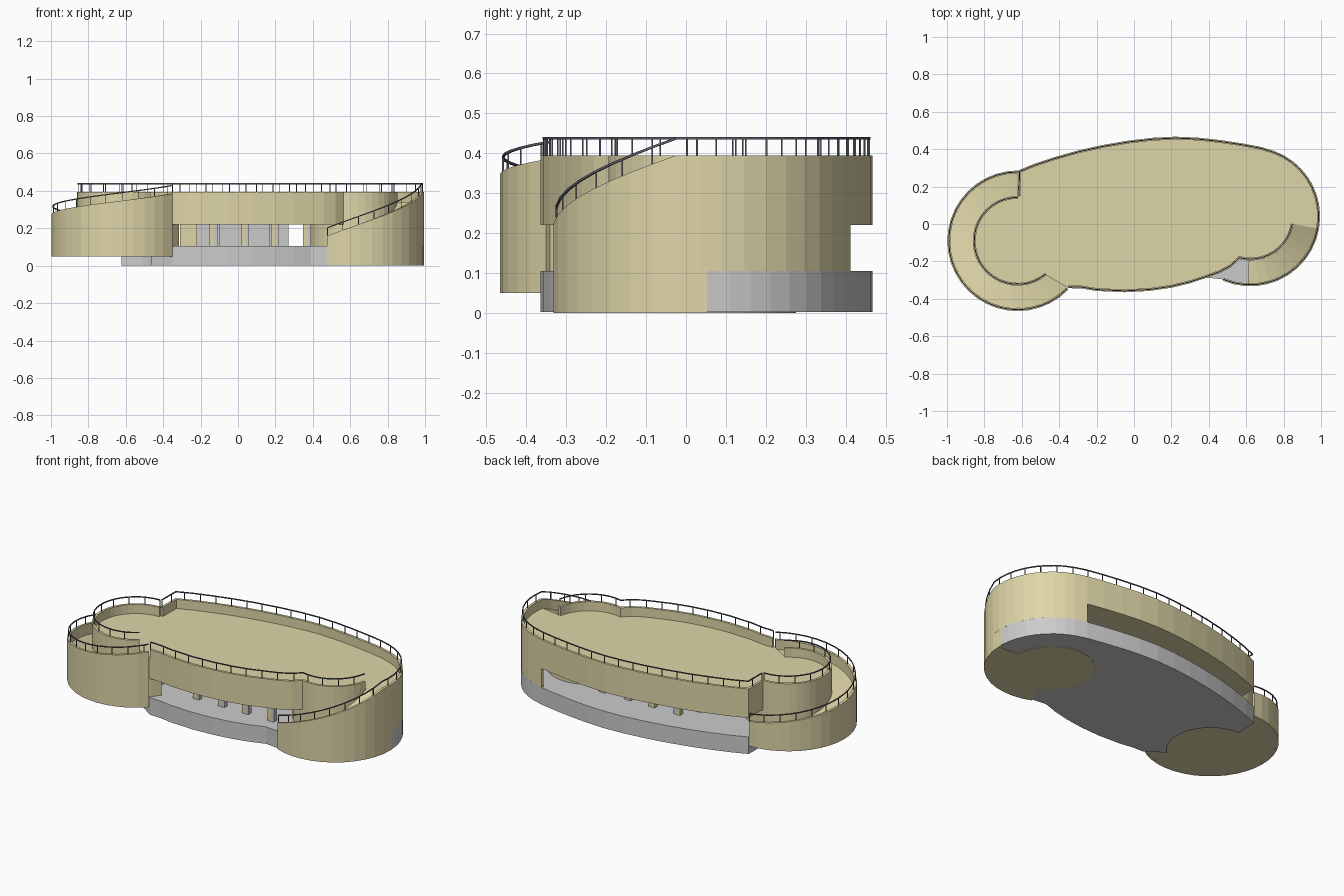
import bpy, bmesh, math
from mathutils import Vector

if "Cube" in bpy.data.objects:
    bpy.data.objects.remove(bpy.data.objects["Cube"])


def material(name, rgb):
    m = bpy.data.materials.new(name)
    m.diffuse_color = (*rgb, 1)
    m.use_nodes = True
    m.node_tree.nodes["Principled BSDF"].inputs["Base Color"].default_value = m.diffuse_color
    return m


TAN = material("warm tan", (0.73, 0.67, 0.39))
GREY = material("concrete grey", (0.6, 0.6, 0.6))
DARK = material("dark rail grey", (0.11, 0.11, 0.14))


def finish(name, bm, mat):
    bmesh.ops.recalc_face_normals(bm, faces=bm.faces)
    me = bpy.data.meshes.new(name)
    bm.to_mesh(me)
    bm.free()
    me.materials.append(mat)
    ob = bpy.data.objects.new(name, me)
    bpy.context.collection.objects.link(ob)
    return ob


def arc(c, r, a0, a1, step=9):
    n = max(1, round(abs(a1 - a0) / step))
    return [(c[0] + r * math.cos(math.radians(a0 + (a1 - a0) * i / n)),
             c[1] + r * math.sin(math.radians(a0 + (a1 - a0) * i / n))) for i in range(n + 1)]


def offset(pts, d):
    """Shift an open path sideways; positive d is to its left."""
    vs = [Vector(p) for p in pts]
    out = []
    for i, p in enumerate(vs):
        dirs = []
        if i > 0:
            dirs.append((p - vs[i - 1]).normalized())
        if i < len(vs) - 1:
            dirs.append((vs[i + 1] - p).normalized())
        t = sum(dirs, Vector((0, 0))).normalized()
        k = d / max(0.5, t.dot(dirs[0]))
        out.append((p.x - t.y * k, p.y + t.x * k))
    return out


def heights(z, n):
    """A constant, a (start, end) slope or a full list."""
    if isinstance(z, list):
        return z
    if isinstance(z, tuple):
        return [z[0] + (z[1] - z[0]) * i / (n - 1) for i in range(n)]
    return [z] * n


def add_band(bm, a, b, z0, z1):
    n = len(a)
    z0, z1 = heights(z0, n), heights(z1, n)
    rings = [[bm.verts.new(v) for v in ((*a[i], z0[i]), (*b[i], z0[i]), (*b[i], z1[i]), (*a[i], z1[i]))]
             for i in range(n)]
    for r, s in zip(rings, rings[1:]):
        for k in range(4):
            bm.faces.new((r[k], r[(k + 1) % 4], s[(k + 1) % 4], s[k]))
    bm.faces.new(rings[0])
    bm.faces.new(rings[-1][::-1])


def band(name, a, b, z0, z1, mat):
    bm = bmesh.new()
    add_band(bm, a, b, z0, z1)
    return finish(name, bm, mat)


def prism(name, pts, z0, z1, mat):
    bm = bmesh.new()
    lo = [bm.verts.new((*p, z0)) for p in pts]
    hi = [bm.verts.new((*p, z1)) for p in pts]
    bm.faces.new(lo[::-1])
    bm.faces.new(hi)
    for i in range(len(pts)):
        j = (i + 1) % len(pts)
        bm.faces.new((lo[i], lo[j], hi[j], hi[i]))
    return finish(name, bm, mat)


def box(name, x0, x1, y0, y1, z0, z1, mat):
    return prism(name, [(x0, y0), (x1, y0), (x1, y1), (x0, y1)], z0, z1, mat)


def railing(name, pts, z, side, spacing=0.09):
    """Top rail plus posts, set on the middle of a wall."""
    mid = offset(pts, side * T / 2)
    z = heights(z, len(pts))
    bm = bmesh.new()
    add_band(bm, offset(mid, 0.0025), offset(mid, -0.0025), [h + 0.04 for h in z], [h + 0.046 for h in z])
    left = 0
    for i in range(len(mid) - 1):
        a, b = Vector((*mid[i], z[i])), Vector((*mid[i + 1], z[i + 1]))
        length = (b - a).length
        while left < length:
            p = a.lerp(b, left / length)
            add_band(bm, [(p.x - .002, p.y - .002), (p.x + .002, p.y - .002)],
                     [(p.x - .002, p.y + .002), (p.x + .002, p.y + .002)], p.z - 0.005, p.z + 0.041)
            left += spacing
        left -= length
    return finish(name, bm, DARK)


# Main levels and the two ramp drums
BASE, SOFFIT, FLOOR, TOP, T = 0.105, 0.22, 0.34, 0.395, 0.015
L, R = (-0.622, -0.09), (0.622, 0.04)
RO, RI, QO, QI = 0.376, 0.24, 0.373, 0.235

# Plan curves
back = [(-0.62, 0.286), (-0.53, 0.323), (-0.42, 0.359), (-0.3, 0.393), (-0.17, 0.422), (-0.03, 0.446),
        (0.1, 0.461), (0.22, 0.467), (0.34, 0.462), (0.46, 0.449), (0.58, 0.431), (0.68, 0.412)]
front = [(-0.35, -0.343), (-0.28, -0.345), (-0.2, -0.358), (-0.05, -0.365), (0.08, -0.358), (0.2, -0.341),
         (0.3, -0.317), (0.39, -0.287)]
lip = [(0.46, -0.262), (0.52, -0.23)]
right_end = arc(R, QO, 70, -10)
right_inner = arc(R, QI, 256, 350)
left_inner = arc(L, RI, 90, 310)

# Grey plinth, hollowed around the left drum
plinth = (back + arc(R, QO, 70, 2) + arc(R, QO - T / 2, 2, -113) + front[::-1]
          + arc(L, RI, -48, 90))
prism("plinth", plinth, 0.002, BASE, GREY)

# Right drum: tan core under the slab, and the underside of its ramp
prism("right_drum_bottom", arc(R, QI, 0, 247) + arc(R, QO - 0.004, 247, 358), 0, 0.004, TAN)
prism("right_drum_core", arc(R, QI - 0.001, 0, 351), 0.01, SOFFIT + 0.01, TAN)

# Upper storey slab and parapets
prism("roof_slab", back + right_end + right_inner[::-1] + lip[::-1] + front[::-1] + left_inner[::-1],
      SOFFIT, FLOOR, TAN)
back_path = [left_inner[0]] + back + right_end
front_path = front + lip + right_inner
band("back_parapet", back_path, offset(back_path, -T), SOFFIT, TOP, TAN)
band("front_parapet", front_path, offset(front_path, T), SOFFIT, TOP, TAN)

# Ground floor wall of the right end
end_wall = back[-1:] + right_end
band("right_end_wall", end_wall, offset(end_wall, -T), BASE, SOFFIT + 0.01, TAN)

# Right ramp
wall = arc(R, QO, 247, 350)
band("right_ramp_wall", wall, arc(R, QO - T, 247, 350), 0, (0.16, TOP), TAN)
band("right_drum_base_wall", arc(R, QO, 350, 362), arc(R, QO - T, 350, 362), 0, BASE + 0.01, TAN)
band("right_ramp_floor", arc(R, QO - T, 268, 350), arc(R, QI, 268, 350), 0.01, (0.125, FLOOR), TAN)

# Left ramp around its inner drum
band("left_ramp_wall", arc(L, RO, 90, 316), arc(L, RO - T, 90, 316), 0.05, (0.2, 0.385), TAN)
band("left_ramp_floor", arc(L, RO - T, 90, 328), arc(L, RI, 90, 328), 0.05, (0.13, FLOOR - 0.002), TAN)
prism("left_drum_core", arc(L, RI - 0.001, 0, 351), 0.05, SOFFIT + 0.01, TAN)
band("left_drum_parapet", left_inner, offset(left_inner, T), 0.05, TOP, TAN)

# Railings
railing("back_railing", back_path, TOP, -1)
railing("front_railing", front_path, TOP, 1)
railing("left_inner_railing", left_inner, TOP, 1)
railing("left_ramp_railing", arc(L, RO, 90, 316), (0.2, 0.385), 1)
railing("right_ramp_railing", wall, (0.16, TOP), 1)

# Rooms in the open ground floor
box("service_room", -0.31, -0.22, -0.05, 0.12, BASE, SOFFIT, TAN)
for x0, x1, y in ((-0.22, -0.09, 0.1), (-0.1, 0.03, 0.0), (0.03, 0.17, 0.05), (0.165, 0.27, 0.1)):
    box("grey_room", x0, x1, y - 0.06, y + 0.08, BASE, SOFFIT, GREY)

# Paired posts, tan with a grey partner
for x in (-0.14, 0.03, 0.19, 0.36):
    for y in (-0.2, 0.26):
        box("tan_post", x - 0.012, x + 0.012, y - 0.015, y + 0.015, BASE, SOFFIT, TAN)
        box("grey_post", x + 0.012, x + 0.03, y - 0.015, y + 0.015, BASE, SOFFIT, GREY)
